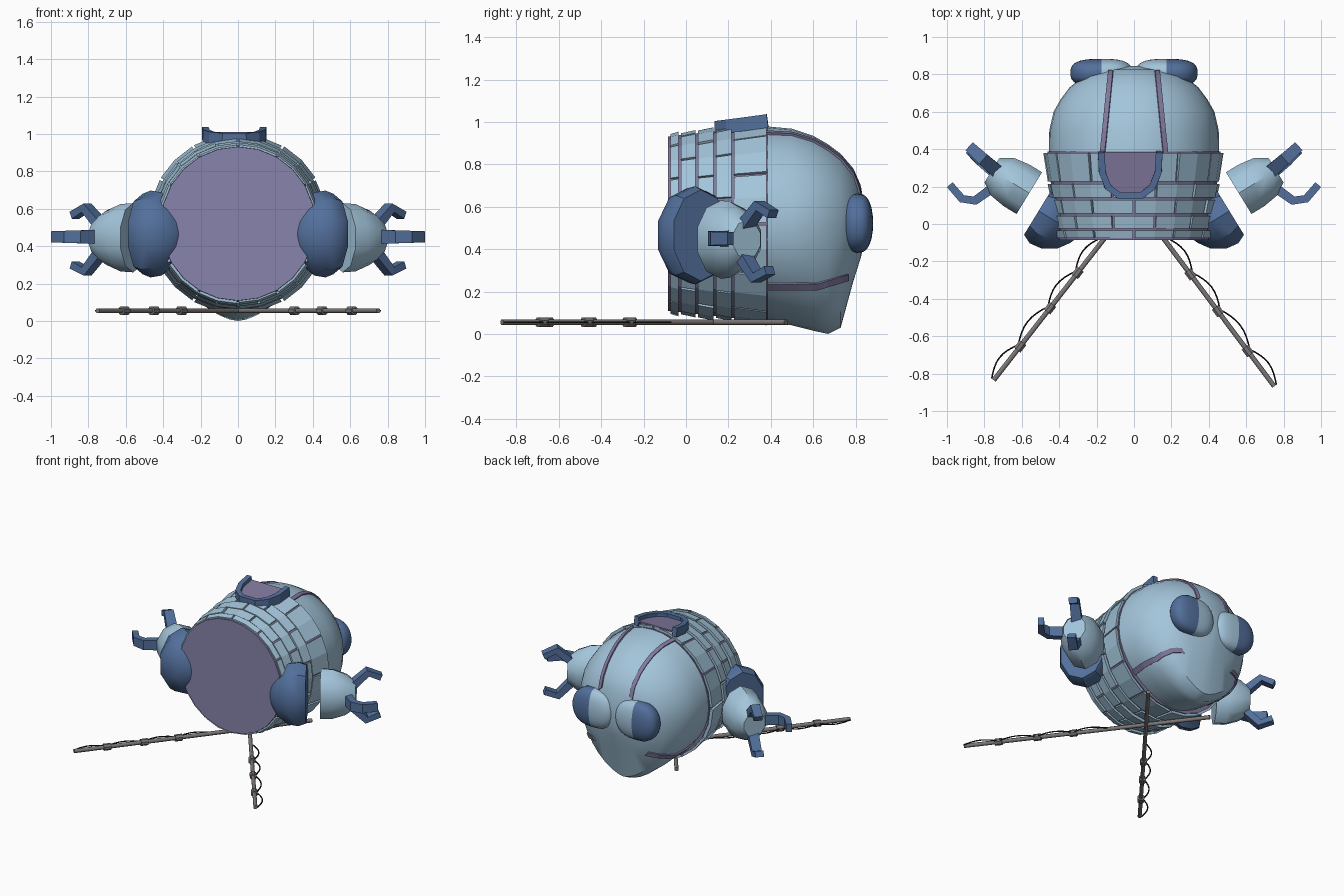
import bpy, bmesh, math, random
from mathutils import Vector as V

random.seed(4)
TAU = math.tau
MID = 0.52  # height of the body axis

if "Cube" in bpy.data.objects:
    bpy.data.objects.remove(bpy.data.objects["Cube"])


def material(name, rgb):
    m = bpy.data.materials.new(name)
    m.use_nodes = True
    m.diffuse_color = (*rgb, 1)
    m.node_tree.nodes["Principled BSDF"].inputs["Base Color"].default_value = (*rgb, 1)
    return m


LIGHT = material("pale blue", (0.37, 0.56, 0.71))
BLUE = material("deep blue", (0.085, 0.16, 0.33))
PURPLE = material("dusty purple", (0.22, 0.19, 0.34))
LILAC = material("disc lilac", (0.245, 0.23, 0.415))
GREY = material("pole grey", (0.2, 0.185, 0.18))
BLACK = material("wire black", (0.01, 0.01, 0.01))


def skin(bm, rings):
    """Join closed rings of points into a capped tube."""
    rows = [[bm.verts.new(p) for p in r] for r in rings]
    n = len(rows[0])
    for a, b in zip(rows, rows[1:]):
        for k in range(n):
            bm.faces.new((a[k], a[(k + 1) % n], b[(k + 1) % n], b[k]))
    bm.faces.new(rows[0])
    bm.faces.new(rows[-1])


def sweep(bm, path, w, h, n=4, taper=1.0):
    """Sweep a polygon of half size w by h along a path."""
    rings, last = [], len(path) - 1
    for i, p in enumerate(path):
        t = (path[min(i + 1, last)] - path[max(i - 1, 0)]).normalized()
        side = t.cross(V((0, 0, 1))).normalized()
        up = side.cross(t)
        f = (1 + (taper - 1) * i / last) / math.cos(math.pi / n)
        angles = [(k + 0.5) * TAU / n for k in range(n)]
        rings.append([p + side * (w * f * math.cos(a)) + up * (h * f * math.sin(a)) for a in angles])
    skin(bm, rings)


def ribbon(bm, edge_a, edge_b):
    a = [bm.verts.new(p) for p in edge_a]
    b = [bm.verts.new(p) for p in edge_b]
    for i in range(len(a) - 1):
        bm.faces.new((a[i], a[i + 1], b[i + 1], b[i]))


def finish(bm, name, mats, smooth=None, thick=0):
    bmesh.ops.recalc_face_normals(bm, faces=bm.faces)
    me = bpy.data.meshes.new(name)
    bm.to_mesh(me)
    bm.free()
    ob = bpy.data.objects.new(name, me)
    bpy.context.collection.objects.link(ob)
    for m in mats:
        me.materials.append(m)
    if thick:
        s = ob.modifiers.new("Thickness", "SOLIDIFY")
        s.thickness, s.offset = thick, 0
    if smooth:
        bpy.ops.object.select_all(action="DESELECT")
        ob.select_set(True)
        bpy.context.view_layer.objects.active = ob
        bpy.ops.object.shade_smooth_by_angle(angle=math.radians(smooth))


# Purple drum with a lilac front disc; it shows in the gaps between plates
def drum(y):
    return 0.422 + 0.11 * (y + 0.08)


def round_pt(r, a, y):
    return V((r * math.cos(a), y, MID + r * math.sin(a)))


bm = bmesh.new()
skin(bm, [[round_pt(drum(y) - 0.01, k * TAU / 24, y) for k in range(24)] for y in (-0.085, 0.387)])
for f in bm.faces:
    f.material_index = int(f.calc_center_median().y < -0.08)
finish(bm, "front_drum", [PURPLE, LILAC])

# Staggered armour plates
bm = bmesh.new()
edges = [-0.08, -0.03, 0.05, 0.135, 0.22, 0.385]
for row, (y0, y1) in enumerate(zip(edges, edges[1:])):
    for k in range(12):
        lift = random.uniform(-0.003, 0.006)
        start = (k + 0.5 * (row % 2)) * TAU / 12
        rings = []
        for a in (start + 0.014, start + TAU / 24, start + TAU / 12 - 0.014):
            r0, r1 = drum(y0) + lift, drum(y1) + lift + 0.006
            ya, yb = y0 + 0.006, y1 - 0.006
            rings.append([round_pt(r0 - 0.04, a, ya), round_pt(r0, a, ya),
                          round_pt(r1, a, yb), round_pt(r1 - 0.04, a, yb)])
        skin(bm, rings)
finish(bm, "armour_plates", [LIGHT])

# Domed rear with a pointed chin: y, half width, top, bottom
STATIONS = [(0.37, 0.455, 0.98, 0.07), (0.5, 0.453, 0.968, 0.04), (0.6, 0.43, 0.935, 0.015),
            (0.67, 0.39, 0.895, 0.0), (0.73, 0.345, 0.85, 0.03), (0.79, 0.27, 0.78, 0.25),
            (0.825, 0.16, 0.7, 0.36), (0.845, 0.04, 0.58, 0.45)]
POINTED = 1.25


def section(y):
    for a, b in zip(STATIONS, STATIONS[1:]):
        if y <= b[0]:
            t = (y - a[0]) / (b[0] - a[0])
            return [p + (q - p) * t for p, q in zip(a, b)][1:]


def dome_pt(station, a):
    y, w, top, bottom = station
    c, s = math.cos(a), math.sin(a)
    x = w * math.copysign(abs(c) ** (1 if s >= 0 else POINTED), c)
    return V((x, y, MID + s * (top - MID if s > 0 else MID - bottom)))


bm = bmesh.new()
skin(bm, [[dome_pt(s, k * TAU / 36) for k in range(36)] for s in STATIONS])
finish(bm, "rear_dome", [LIGHT], smooth=40)


# Purple seams lying on the dome
def on_top(x, y):
    w, top, _ = section(y)
    return V((x, y, MID + (top - MID) * math.sqrt(1 - (x / w) ** 2)))


def on_side(sign, y, z):
    w, _, bottom = section(y)
    s = (MID - z) / (MID - bottom)
    return V((sign * w * (1 - s * s) ** (POINTED / 2), y, z))


bm = bmesh.new()
for sign in (-1, 1):
    ys = [0.38 + 0.435 * i / 30 for i in range(31)]
    line = [0.165 - 0.1 * (y - 0.4) for y in ys]
    ribbon(bm, *[[on_top(sign * (x + d), y) for x, y in zip(line, ys)] for d in (-0.013, 0.013)])
    ys = [0.38 + 0.38 * i / 24 for i in range(25)]
    ribbon(bm, *[[on_side(sign, y, 0.225 + 0.3 * max(0, y - 0.62) + d) for y in ys] for d in (-0.015, 0.015)])
finish(bm, "dome_seams", [PURPLE], thick=0.018)

# Bulging flat-backed eyes with blue outer sides
for sign, side in ((1, "left"), (-1, "right")):
    bm = bmesh.new()
    bmesh.ops.create_uvsphere(bm, u_segments=24, v_segments=16, radius=1)
    for v in bm.verts:
        z, y, x = v.co
        x, y = (math.copysign(abs(c) ** 0.7, c) for c in (x, y))
        v.co = (sign * (0.175 + 0.165 * x), 0.808 + 0.075 * y, 0.522 + 0.14 * z)
    for f in bm.faces:
        f.material_index = int(abs(f.calc_center_median().x) > 0.2)
    finish(bm, side + "_eye", [LIGHT, BLUE], smooth=50)

# Top hatch: raised U-shaped frame around a purple panel
half = [(0.155, 0.385), (0.15, 0.28), (0.12, 0.2), (0.06, 0.152)]
outline = half + [(-x, y) for x, y in reversed(half)]
path = [V((x - 0.02, y, 0.972 + 0.14 * (y - 0.15))) for x, y in outline]
bm = bmesh.new()
sweep(bm, path, 0.018, 0.032)
finish(bm, "hatch_frame", [BLUE])
bm = bmesh.new()
bm.faces.new([bm.verts.new(p) for p in path])
finish(bm, "hatch_panel", [PURPLE], thick=0.009)

# Arms: shoulder bowl, forearm cup and three bent claws
AXIS, ACROSS = V((0.85, 0.52, 0)), V((0.52, -0.85, 0))


def arm_rings(centre, spec, sign, n):
    rings = []
    for s, r, h in spec:
        ring = []
        for k in range(n):
            a = (k + 0.5) * TAU / n
            p = V(centre) + AXIS * s + ACROSS * (r * math.cos(a)) + V((0, 0, h * math.sin(a)))
            ring.append(V((sign * p.x, p.y, p.z)))
        rings.append(ring)
    return rings


BOWL = [(0, 0.158, 0.215), (-0.05, 0.182, 0.232), (-0.12, 0.172, 0.222),
        (-0.19, 0.128, 0.165), (-0.235, 0.06, 0.085), (-0.25, 0.02, 0.03)]
CUP = [(0, 0.138, 0.185), (0.08, 0.138, 0.18), (0.17, 0.124, 0.145), (0.235, 0.08, 0.092)]
CLAWS = [(0.036, 0.026, [(0.73, 0.28, 0.51), (0.81, 0.35, 0.605), (0.875, 0.41, 0.565)]),
         (0.036, 0.026, [(0.73, 0.27, 0.37), (0.81, 0.335, 0.265), (0.875, 0.395, 0.3)]),
         (0.025, 0.037, [(0.76, 0.19, 0.45), (0.85, 0.125, 0.45), (0.92, 0.135, 0.45), (0.985, 0.21, 0.45)])]

for sign, side in ((1, "left"), (-1, "right")):
    bm = bmesh.new()
    skin(bm, arm_rings((0.51, 0.07, 0.465), BOWL, sign, 10))
    finish(bm, side + "_shoulder", [BLUE], smooth=35)
    bm = bmesh.new()
    skin(bm, arm_rings((0.56, 0.165, 0.445), CUP, sign, 10))
    finish(bm, side + "_forearm", [LIGHT], smooth=40)
    bm = bmesh.new()
    for w, h, claw in CLAWS:
        sweep(bm, [V((sign * x, y, z)) for x, y, z in claw], w, h, taper=0.8)
    finish(bm, side + "_claws", [BLUE])

# Crossed poles with clamps and looping wires
for sign, side, reach in ((1, "left", -0.868), (-1, "right", -0.835)):
    tip, base = V((sign * 0.75, reach, 0.055)), V((sign * 0.16, -0.08, 0.055))
    run = (base - tip).normalized()
    out = V((sign * 0.8, 0.6, 0))
    bm = bmesh.new()
    sweep(bm, [tip, base, base + run * 0.7], 0.013, 0.013, n=8)
    finish(bm, side + "_pole", [GREY], smooth=50)
    stops = [tip.lerp(base, t) for t in (0, 0.24, 0.51, 0.76, 1)]
    bm = bmesh.new()
    for p in stops[1:4]:
        sweep(bm, [p - run * 0.025, p + run * 0.025], 0.022, 0.022, n=8)
    finish(bm, side + "_pole_clamps", [GREY])
    wire = []
    for p, q in zip(stops, stops[1:]):
        for i in range(8):
            wire.append(p.lerp(q, i / 8) + out * (0.014 + 0.036 * math.sin(math.pi * i / 8)))
    bm = bmesh.new()
    sweep(bm, wire + [base + out * 0.014], 0.004, 0.004, n=6)
    finish(bm, side + "_wire", [BLACK], smooth=60)
